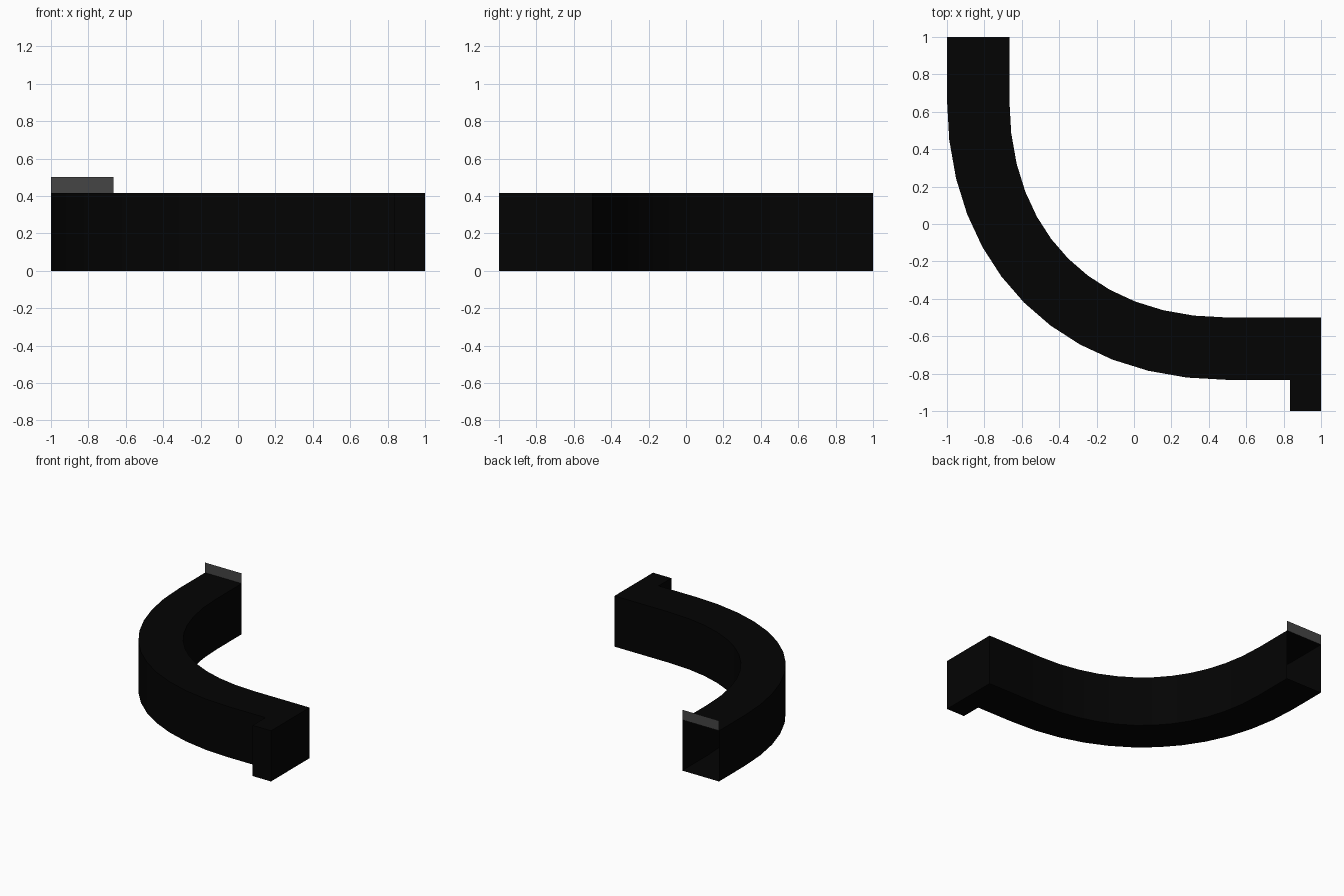
import bpy, bmesh, math
from mathutils import Vector

if "Cube" in bpy.data.objects:
    bpy.data.objects.remove(bpy.data.objects["Cube"])

H = 5 / 12   # duct height
W = 1 / 3    # duct width


def material(name, v):
    m = bpy.data.materials.new(name)
    m.diffuse_color = (v, v, v, 1)
    m.use_nodes = True
    m.node_tree.nodes["Principled BSDF"].inputs["Base Color"].default_value = m.diffuse_color
    return m


def finish(bm, name, mat, recalc=True):
    bmesh.ops.remove_doubles(bm, verts=bm.verts, dist=1e-5)
    if recalc:
        bmesh.ops.recalc_face_normals(bm, faces=bm.faces)
    me = bpy.data.meshes.new(name)
    bm.to_mesh(me)
    bm.free()
    me.materials.append(mat)
    ob = bpy.data.objects.new(name, me)
    bpy.context.collection.objects.link(ob)
    bpy.ops.object.select_all(action='DESELECT')
    ob.select_set(True)
    bpy.context.view_layer.objects.active = ob
    bpy.ops.object.shade_smooth_by_angle(angle=math.radians(30))


# Outer edge of the bend is a Bezier; the inner edge is its parallel offset
P = [Vector(p) for p in ((-1, 2 / 3), (-1, -0.233), (-0.4, -5 / 6), (0.5, -5 / 6))]


def station(t):
    u = 1 - t
    o = P[0] * u**3 + P[1] * 3 * u * u * t + P[2] * 3 * u * t * t + P[3] * t**3
    d = (P[1] - P[0]) * u * u + (P[2] - P[1]) * 2 * u * t + (P[3] - P[2]) * t * t
    d.normalize()
    return o, o + W * Vector((-d.y, d.x))


stations = [((-1, y), (-1 + W, y)) for y in (1, 11 / 12)]
stations += [station(i / 12) for i in range(13)]
stations += [((x, -5 / 6), (x, -0.5)) for x in (5 / 6, 1)]

# Hollow rectangular duct, open at the back, with a closed side stub
bm = bmesh.new()
rings = []
for (ox, oy), (ix, iy) in stations:
    rings.append([bm.verts.new(p) for p in
                  ((ox, oy, 0), (ix, iy, 0), (ix, iy, H), (ox, oy, H))])
for n, (a, b) in enumerate(zip(rings, rings[1:])):
    for k in range(4):
        if n == len(rings) - 2 and k == 3:
            continue  # passage into the stub
        j = (k + 1) % 4
        bm.faces.new((a[k], a[j], b[j], b[k]))
bm.faces.new(rings[-1])

# Side stub
p, q = rings[-2], rings[-1]
base = [p[0], q[0], q[3], p[3]]
tip = [bm.verts.new((v.co.x, -1, v.co.z)) for v in base]
for k in range(4):
    if k == 3 or k < 3:
        j = (k + 1) % 4
        bm.faces.new((base[k], base[j], tip[j], tip[k]))
bm.faces.new(tip)
finish(bm, "curved_duct", material("black", 0.001))

# Thin upright lip over the open end
bm = bmesh.new()
bm.faces.new([bm.verts.new(c) for c in
              ((-1, 1, H), (-1 + W, 1, H), (-1 + W, 1, 0.5), (-1, 1, 0.5))])
finish(bm, "end_lip", material("dark_grey", 0.06), False)
